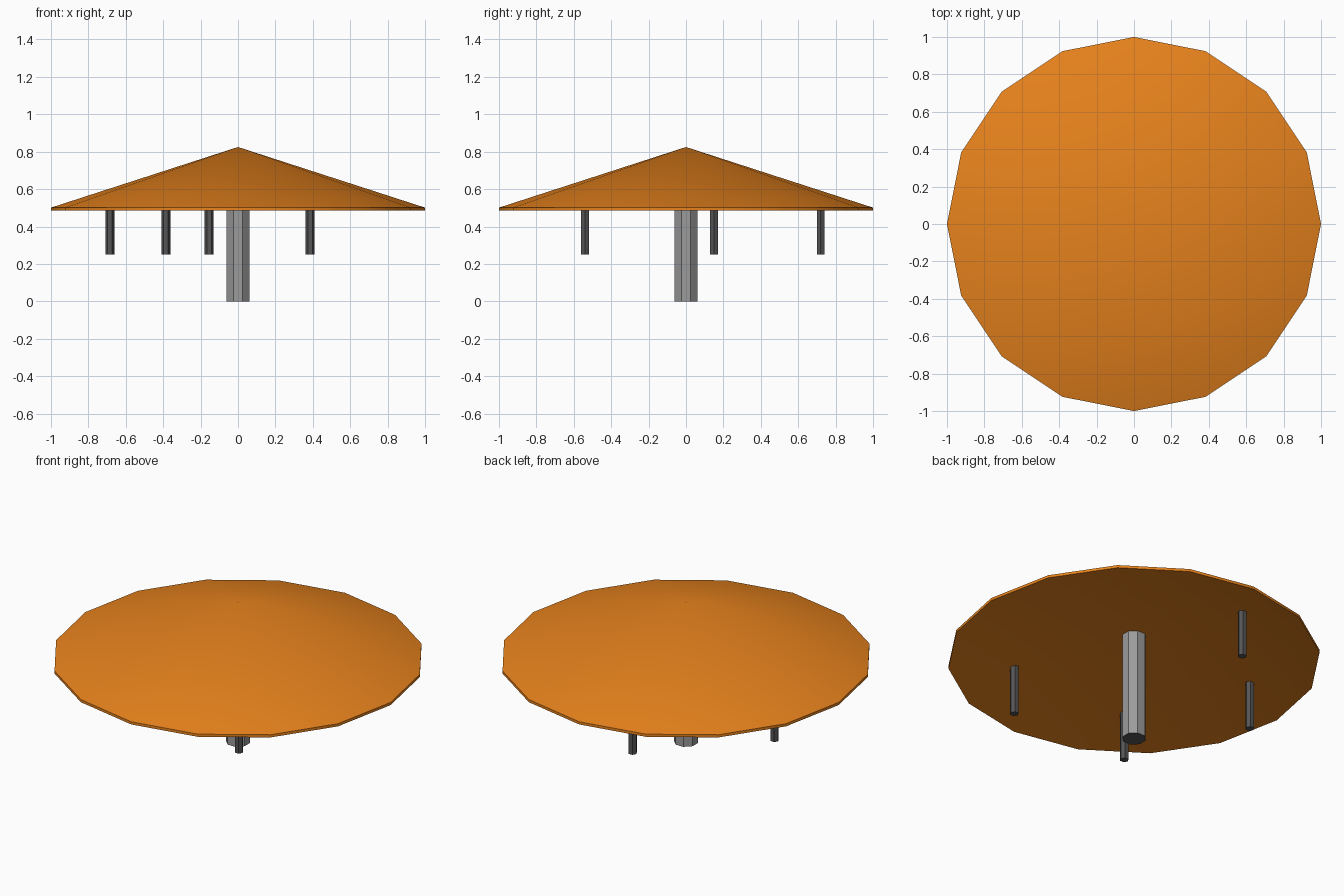
import bpy, bmesh, math

if "Cube" in bpy.data.objects:
    bpy.data.objects.remove(bpy.data.objects["Cube"])


def material(name, rgb):
    m = bpy.data.materials.new(name)
    m.diffuse_color = (*rgb, 1.0)
    m.use_nodes = True
    m.node_tree.nodes["Principled BSDF"].inputs["Base Color"].default_value = m.diffuse_color
    return m


orange = material("orange", (0.80, 0.225, 0.012))
grey = material("mid grey", (0.33, 0.33, 0.33))
dark = material("dark grey", (0.09, 0.09, 0.09))


def make_object(name, bm, mats):
    bmesh.ops.recalc_face_normals(bm, faces=bm.faces)
    mesh = bpy.data.meshes.new(name)
    bm.to_mesh(mesh)
    bm.free()
    for mat in mats:
        mesh.materials.append(mat)
    ob = bpy.data.objects.new(name, mesh)
    bpy.context.collection.objects.link(ob)
    return ob


def ring(bm, sides, radius, z, x=0, y=0, turn=0.0):
    """Ring of vertices, starting at angle turn."""
    return [bm.verts.new((x + radius * math.cos(turn + math.tau * i / sides),
                          y + radius * math.sin(turn + math.tau * i / sides), z))
            for i in range(sides)]


def bridge(bm, a, b):
    n = len(a)
    for i in range(n):
        j = (i + 1) % n
        bm.faces.new((a[i], a[j], b[j], b[i]))


def prism(name, sides, radius, z0, z1, mats, x=0, y=0, turn=0.0):
    """Upright prism; the bottom cap takes the last material."""
    bm = bmesh.new()
    low = ring(bm, sides, radius, z0, x, y, turn)
    high = ring(bm, sides, radius, z1, x, y, turn)
    bridge(bm, low, high)
    bm.faces.new(low).material_index = len(mats) - 1
    bm.faces.new(high)
    return make_object(name, bm, mats)


# Canopy: sixteen-sided cone with a shallower hollow underneath
bm = bmesh.new()
outer = ring(bm, 16, 1.0, 0.501)
inner = ring(bm, 16, 1.0, 0.485)
bridge(bm, outer, inner)
for rim, apex_z in ((outer, 0.825), (inner, 0.643)):
    apex = bm.verts.new((0, 0, apex_z))
    for i in range(16):
        bm.faces.new((rim[i], rim[(i + 1) % 16], apex))
canopy = make_object("canopy", bm, [orange])
bpy.context.view_layer.objects.active = canopy
canopy.select_set(True)
bpy.ops.object.shade_smooth_by_angle(angle=math.radians(30))

# Centre pole: octagonal, flat side to the front, dark foot
prism("centre_pole", 8, 0.066, 0.0, 0.645, [grey, dark], turn=math.pi / 8)

# Short hanging rods under the canopy
for i, (x, y) in enumerate([(-0.685, 0.15), (-0.155, 0.72),
                            (-0.385, -0.54), (0.385, -0.54)]):
    prism(f"hanging_rod_{i + 1}", 6, 0.024, 0.25, 0.55, [dark], x, y)
